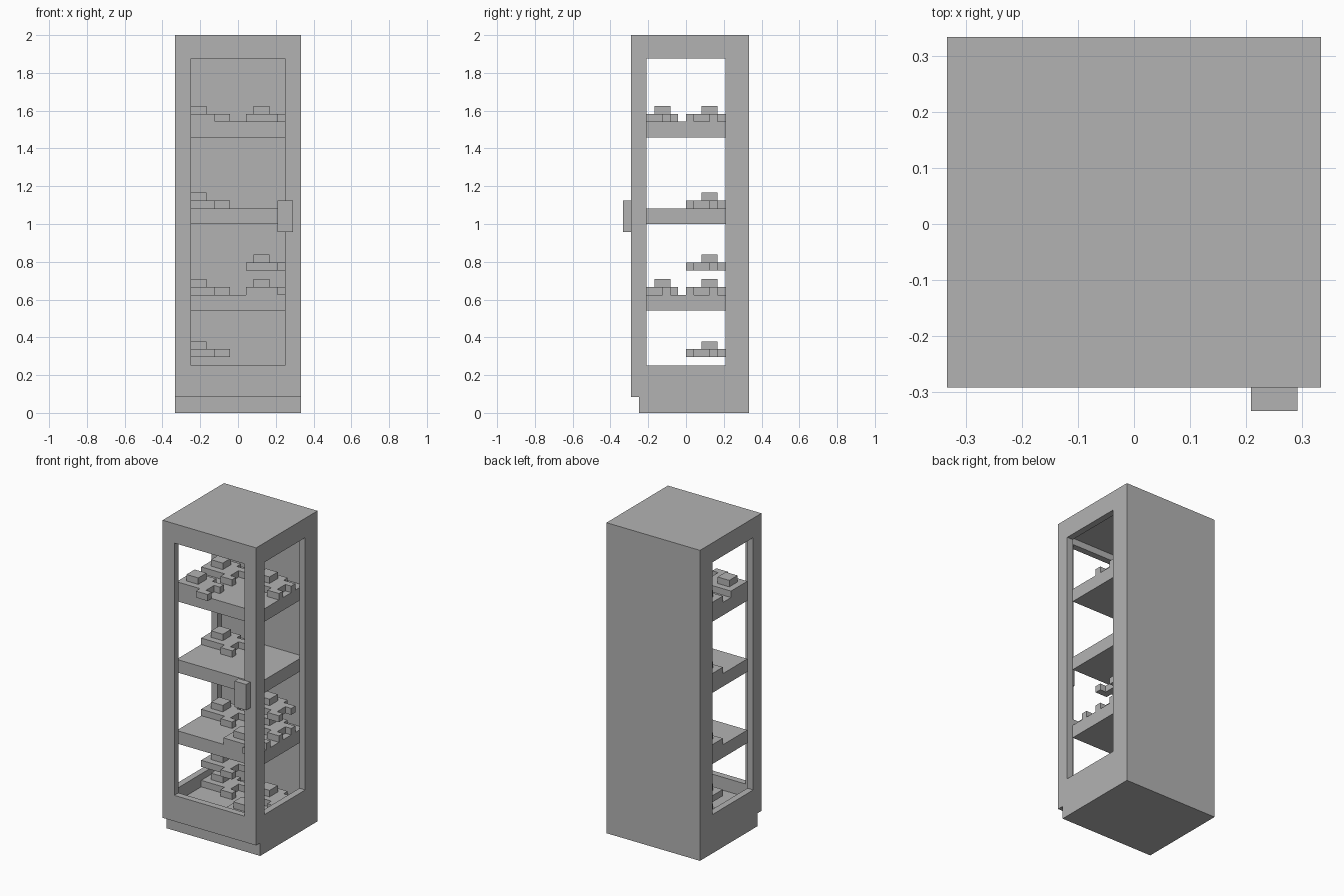
import bpy
import bmesh
from mathutils import Vector

U = 1 / 24  # one grid unit of the cabinet

if "Cube" in bpy.data.objects:
    bpy.data.objects.remove(bpy.data.objects["Cube"], do_unlink=True)

grey = bpy.data.materials.new("plain_grey")
grey.use_nodes = True
colour = (0.45, 0.45, 0.45, 1)
grey.diffuse_color = colour
grey.node_tree.nodes["Principled BSDF"].inputs["Base Color"].default_value = colour


def boxes(name, *spans):
    """One object made of boxes, each span being (low corner, high corner) in units."""
    bm = bmesh.new()
    for low, high in spans:
        low, high = Vector(low), Vector(high)
        verts = bmesh.ops.create_cube(bm, size=1)["verts"]
        bmesh.ops.scale(bm, vec=(high - low) * U, verts=verts)
        bmesh.ops.translate(bm, vec=(low + high) * U / 2, verts=verts)
    mesh = bpy.data.meshes.new(name)
    bm.to_mesh(mesh)
    bm.free()
    mesh.materials.append(grey)
    obj = bpy.data.objects.new(name, mesh)
    bpy.context.collection.objects.link(obj)
    return obj


def cut(target, name, low, high):
    cutter = boxes(name, (low, high))
    cutter.hide_render = True
    mod = target.modifiers.new(name, "BOOLEAN")
    mod.operation = "DIFFERENCE"
    mod.solver = "EXACT"
    mod.object = cutter
    bpy.context.view_layer.objects.active = target
    bpy.ops.object.modifier_apply(modifier=mod.name)
    bpy.data.objects.remove(cutter, do_unlink=True)


# Hollow body with a front window and see-through side windows
body = boxes("cabinet_body", ((-8, -7, 2), (8, 8, 48)))
cut(body, "interior_cutter", (-7, -6, 4), (7, 6, 46))
cut(body, "front_window_cutter", (-6, -9, 6), (6, 0, 45))
cut(body, "side_window_cutter", (-9, -5, 6), (9, 5, 45))

# Recessed plinth and door handle
boxes("plinth", ((-8, -6, 0), (8, 8, 2)))
boxes("door_handle", ((5, -8, 23), (7, -7, 27)))

# Shelves
for level, z in enumerate((13, 24, 35), 1):
    boxes(f"shelf_{level}", ((-7, -5, z), (7, 6, z + 2)))


# Displayed goods: a flat uneven slab with a small block on top
def goods(name, x, y, z):
    rows = [(3, 5, -2, -1), (-1, 4, -1, 1), (-1, 5, 1, 2), (-1, 3, 2, 3)]
    slab = [((x + a, y + c, z), (x + b, y + d, z + 1)) for a, b, c, d in rows]
    boxes(name, *slab, ((x, y, z + 1), (x + 2, y + 2, z + 2)))


LEFT, RIGHT, FRONT, BACK = -6, 2, -4, 2
STACK = 3.1
places = [
    (LEFT, BACK, 4), (LEFT, BACK, 4 + STACK), (RIGHT, BACK, 4), (RIGHT, FRONT, 4),
    (LEFT, BACK, 15), (RIGHT, BACK, 15), (RIGHT, BACK, 15 + STACK), (RIGHT, FRONT, 15),
    (LEFT, BACK, 26),
    (LEFT, BACK, 37), (RIGHT, BACK, 37), (LEFT, FRONT, 37),
]
for number, place in enumerate(places, 1):
    goods(f"displayed_item_{number}", *place)
